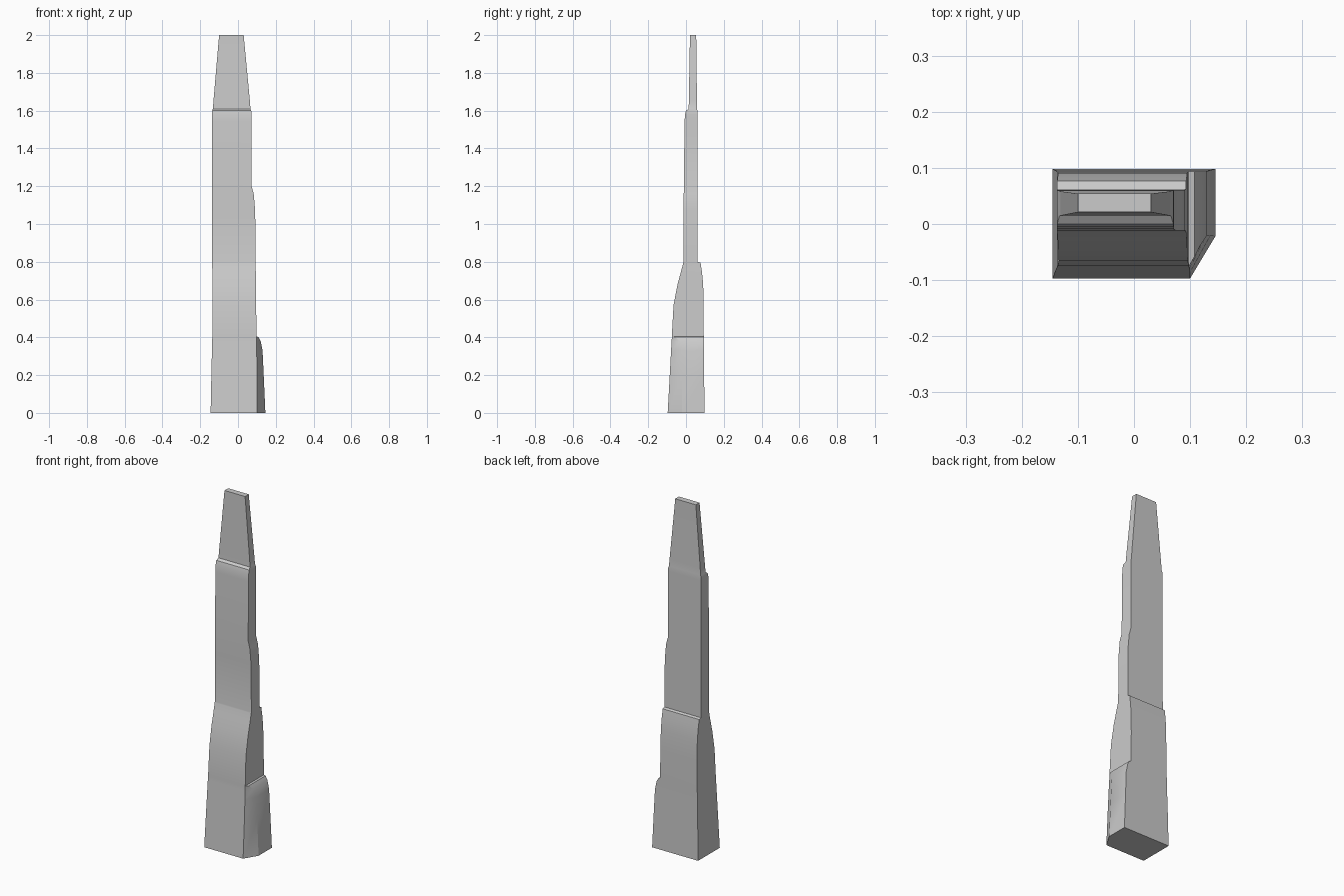
import bpy, bmesh

# Cross-sections: z, left x, front-corner x, right x, front y, chamfer y, back y
# (front-corner x == right x and chamfer y == front y once the corner buttress ends)
sections = [
    (0.00, -0.145, 0.100, 0.145, -0.097, -0.022, 0.098),
    (0.20, -0.141, 0.100, 0.136, -0.086, -0.021, 0.096),
    (0.33, -0.138, 0.099, 0.130, -0.079, -0.020, 0.094),
    (0.38, -0.137, 0.098, 0.120, -0.076, -0.035, 0.094),
    (0.402, -0.136, 0.098, 0.108, -0.075, -0.058, 0.094),
    (0.405, -0.136, 0.098, 0.098, -0.075, -0.075, 0.094),
    (0.57, -0.134, 0.096, 0.096, -0.066, -0.066, 0.093),
    (0.68, -0.135, 0.095, 0.095, -0.045, -0.045, 0.091),
    (0.75, -0.136, 0.094, 0.094, -0.026, -0.026, 0.084),
    (0.795, -0.137, 0.093, 0.093, -0.014, -0.014, 0.077),
    (0.80, -0.137, 0.093, 0.093, -0.013, -0.013, 0.062),
    (1.07, -0.137, 0.091, 0.091, -0.012, -0.012, 0.061),
    (1.16, -0.137, 0.083, 0.083, -0.012, -0.012, 0.061),
    (1.20, -0.137, 0.072, 0.072, -0.011, -0.011, 0.061),
    (1.54, -0.137, 0.071, 0.071, -0.008, -0.008, 0.060),
    (1.58, -0.137, 0.071, 0.071, -0.005, -0.005, 0.060),
    (1.60, -0.137, 0.070, 0.070, 0.000, 0.000, 0.060),
    (1.61, -0.133, 0.066, 0.066, 0.014, 0.014, 0.059),
    (1.65, -0.130, 0.063, 0.063, 0.015, 0.015, 0.058),
    (2.00, -0.100, 0.030, 0.030, 0.021, 0.021, 0.054),
]

# Stepped tower lofted through the sections
bm = bmesh.new()
rings = []
for z, xl, xc, xr, yf, yc, yb in sections:
    pts = [(xl, yf), (xc, yf), (xr, yc), (xr, yb), (xl, yb)]
    rings.append([bm.verts.new((x, y, z)) for x, y in pts])
for a, b in zip(rings, rings[1:]):
    for i in range(5):
        j = (i + 1) % 5
        bm.faces.new((a[i], a[j], b[j], b[i]))
bm.faces.new(rings[0][::-1])
bm.faces.new(rings[-1])
bmesh.ops.remove_doubles(bm, verts=bm.verts, dist=0.0001)
bmesh.ops.recalc_face_normals(bm, faces=bm.faces)

mesh = bpy.data.meshes.new("tower")
bm.to_mesh(mesh)
bm.free()
tower = bpy.data.objects.new("tower", mesh)
bpy.context.collection.objects.link(tower)

# Soft curves, crisp corners and setbacks
bpy.context.view_layer.objects.active = tower
tower.select_set(True)
bpy.ops.object.shade_smooth_by_angle(angle=0.52)
